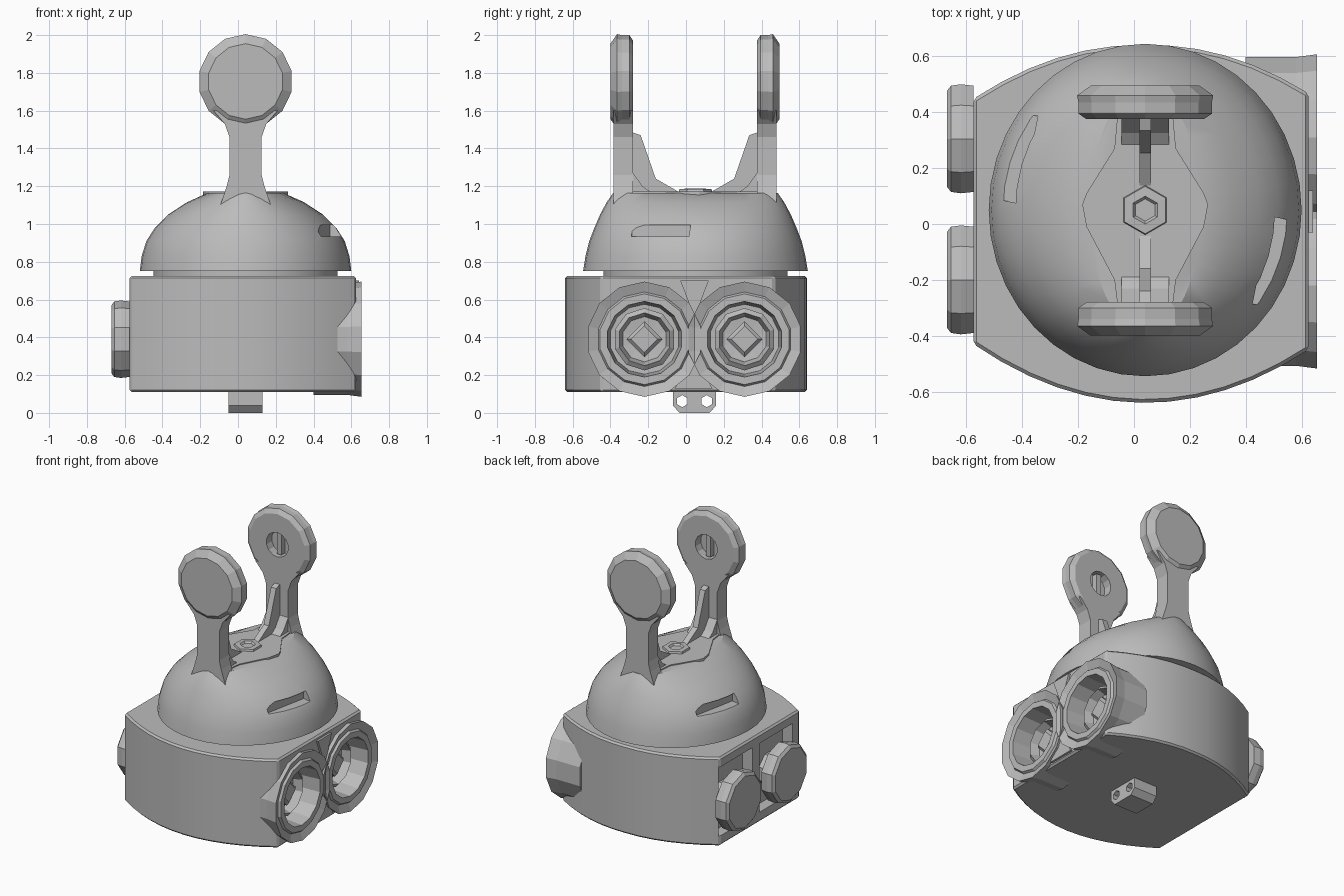
import bpy
import bmesh
from math import cos, sin, pi, radians
from mathutils import Vector, Matrix

cube = bpy.data.objects.get("Cube")
if cube:
    bpy.data.objects.remove(cube)

grey = bpy.data.materials.new("plain grey")
grey.use_nodes = True
colour = (0.5, 0.5, 0.5, 1)
grey.diffuse_color = colour
for node in grey.node_tree.nodes:
    if node.type == 'BSDF_PRINCIPLED':
        node.inputs["Base Color"].default_value = colour


def finish(bm, name, smooth=None):
    bmesh.ops.recalc_face_normals(bm, faces=bm.faces[:])
    mesh = bpy.data.meshes.new(name)
    bm.to_mesh(mesh)
    bm.free()
    obj = bpy.data.objects.new(name, mesh)
    bpy.context.collection.objects.link(obj)
    mesh.materials.append(grey)
    if smooth:
        activate(obj)
        bpy.ops.object.shade_smooth_by_angle(angle=radians(smooth))
    return obj


def activate(obj):
    bpy.ops.object.select_all(action='DESELECT')
    obj.select_set(True)
    bpy.context.view_layer.objects.active = obj


def loft(name, rings, smooth=None):
    """Skin a row of equal rings and close both ends."""
    bm = bmesh.new()
    rows = [[bm.verts.new(p) for p in ring] for ring in rings]
    n = len(rows[0])
    for a, b in zip(rows, rows[1:]):
        for i in range(n):
            j = (i + 1) % n
            bm.faces.new((a[i], a[j], b[j], b[i]))
    bm.faces.new(rows[0])
    bm.faces.new(rows[-1])
    return finish(bm, name, smooth)


def place(axis, u, v, t):
    return Vector({'x': (t, u, v), 'y': (u, t, v), 'z': (u, v, t)}[axis])


def prism(name, axis, outline, t0, t1):
    return loft(name, [[place(axis, u, v, t) for u, v in outline] for t in (t0, t1)])


def lathe(name, axis, centre, profile, sides, phase=0.5, smooth=None):
    """Profile is (radius, position along axis)."""
    angles = [2 * pi * (i + phase) / sides for i in range(sides)]
    return loft(name, [[place(axis, centre[0] + r * cos(a), centre[1] + r * sin(a), t)
                        for a in angles] for r, t in profile], smooth)


def box(name, centre, size, turn=0):
    bm = bmesh.new()
    bmesh.ops.create_cube(bm, size=1, matrix=Matrix.Translation(centre)
                          @ Matrix.Rotation(turn, 4, 'Z') @ Matrix.Diagonal((*size, 1)))
    return finish(bm, name)


def cut(obj, cutter):
    cutter.hide_render = True
    mod = obj.modifiers.new("cut", 'BOOLEAN')
    mod.operation = 'DIFFERENCE'
    mod.object = cutter
    activate(obj)
    bpy.ops.object.modifier_apply(modifier=mod.name)
    bpy.data.objects.remove(cutter)


CX, CY = 0.04, 0.05
EYES = {"front": -0.22, "back": 0.31}
EYE_Z = 0.39

# Housing with bowed front and back walls
xs = [-0.575 + 1.2 * i / 12 for i in range(13)]
bow = [(x, 0.64 - 0.2 * ((x - CX) / 0.6) ** 2) for x in xs]
outline = [(x, -y) for x, y in bow] + [(x, y + 0.03 * abs(x - CX)) for x, y in reversed(bow)]
housing = prism("housing", 'z', outline, 0.11, 0.725)
bevel = housing.modifiers.new("edge", 'BEVEL')
bevel.width = 0.012
bevel.segments = 1
activate(housing)
bpy.ops.object.modifier_apply(modifier=bevel.name)
for y in EYES.values():
    cut(housing, lathe("eye_cutter", 'x', (y, EYE_Z), [(0.235, 0.36), (0.235, 0.8)], 16))
for y in (-0.17, 0.27):
    cut(housing, box("recess_cutter", (-0.56, y, 0.42), (0.12, 0.36, 0.48)))
activate(housing)
bpy.ops.object.shade_smooth_by_angle(angle=radians(25))

# Eye sockets with lenses, and the end caps opposite them
for side, y in EYES.items():
    lathe(side + "_eye_socket", 'x', (y, EYE_Z),
          [(0.295, 0.4), (0.295, 0.58), (0.305, 0.655), (0.25, 0.635), (0.24, 0.65),
           (0.2, 0.65), (0.185, 0.42), (0.02, 0.41)], 14)
    lathe(side + "_lens_ring", 'x', (y, EYE_Z),
          [(0.165, 0.41), (0.165, 0.54), (0.14, 0.56), (0.12, 0.5), (0.02, 0.49)], 10)
    lathe(side + "_lens", 'x', (y, EYE_Z),
          [(0.095, 0.48), (0.095, 0.53), (0.07, 0.55)], 4, 0)
    cap_y = y + (0.02 if y < 0 else -0.005)
    lathe(side + "_cap", 'x', (cap_y, EYE_Z),
          [(0.2, -0.575), (0.205, -0.62), (0.2, -0.655), (0.18, -0.67)], 10)
    lathe(side + "_cap_shaft", 'x', (cap_y, EYE_Z), [(0.12, -0.45), (0.12, -0.6)], 8)

# Bridge piece between the sockets
prism("eye_bridge", 'x', [(-0.03, 0.7), (0.12, 0.7), (0.07, 0.57), (0.07, 0.25),
                          (0.14, 0.13), (-0.06, 0.13), (0.02, 0.25), (0.02, 0.57)], 0.6, 0.64)

# Neck and slotted dome
lathe("neck", 'z', (CX, CY), [(0.49, 0.7), (0.49, 0.77)], 32, smooth=30)
levels = [(0.56, 0.595, 0.75), (0.55, 0.582, 0.83), (0.525, 0.562, 0.91), (0.48, 0.535, 0.98),
          (0.41, 0.505, 1.05), (0.31, 0.47, 1.115), (0.2, 0.435, 1.165)]
dome = loft("dome", [[(CX + a * cos(t * pi / 20), CY + b * sin(t * pi / 20), z)
                      for t in range(40)] for a, b, z in levels])
for s in (-1, 1):
    cut(dome, box("slot_cutter", (CX + s * 0.47, CY - s * 0.19, 0.965), (0.11, 0.32, 0.06), -0.2))
activate(dome)
bpy.ops.object.shade_smooth_by_angle(angle=radians(30))

# Deck with centre bolt
half = [(0.1, -0.33), (0.11, -0.25), (0.21, -0.06), (0.225, 0.02), (0.21, 0.06), (0.11, 0.22), (0.1, 0.33)]
prism("deck", 'z', [(CX + u, CY + v) for u, v in half]
      + [(CX - u, CY + v) for u, v in reversed(half)], 1.1, 1.172)
lathe("centre_bolt", 'z', (CX, CY),
      [(0.092, 1.16), (0.085, 1.185), (0.05, 1.187), (0.04, 1.175)], 6)

# Two upright arms with round heads, facing each other
stem = [(0.14, 1.08), (0.1, 1.2), (0.085, 1.26), (0.085, 1.46), (0.11, 1.53), (0.17, 1.6)]
keyhole = [(CX + u, z) for u, z in stem] + [(CX - u, z) for u, z in reversed(stem)]
for side, s, inner in (("front", -1, -0.28), ("back", 1, 0.375)):
    prism(side + "_arm_stem", 'y', keyhole, inner, inner + s * 0.105)
    head = [(0.015, 0.06), (0.085, 0.06), (0.085, 0), (0.215, 0), (0.245, 0.02),
            (0.245, 0.06), (0.25, 0.085), (0.2, 0.12)]
    lathe(side + "_arm_head", 'y', (CX, 1.755),
          [(r, inner + s * d) for r, d in head], 14)
    box(side + "_socket_bar", (CX, inner + s * 0.045, 1.755), (0.035, 0.05, 0.15))
    web = [(-0.02, 1.49), (0.04, 1.47), (0.12, 1.24), (0.25, 1.165), (-0.02, 1.14)]
    prism(side + "_arm_web", 'x', [(inner - s * d, z) for d, z in web], 0.02, 0.06)
    # Thin foot that blends the arm into the deck
    foot = [(0, 1.27), (0.05, 1.2), (0.1, 1.165), (0, 1.14)]
    prism(side + "_arm_foot", 'x', [(inner - s * d, z) for d, z in foot], -0.045, 0.125)

# Drilled lug underneath
lug = prism("bottom_lug", 'x', [(-0.07, 0.13), (-0.07, 0.04), (-0.035, 0), (0.125, 0),
                                (0.16, 0.04), (0.16, 0.13)], -0.05, 0.13)
for y in (-0.02, 0.11):
    cut(lug, lathe("lug_cutter", 'x', (y, 0.062), [(0.032, -0.2), (0.032, 0.3)], 6))
